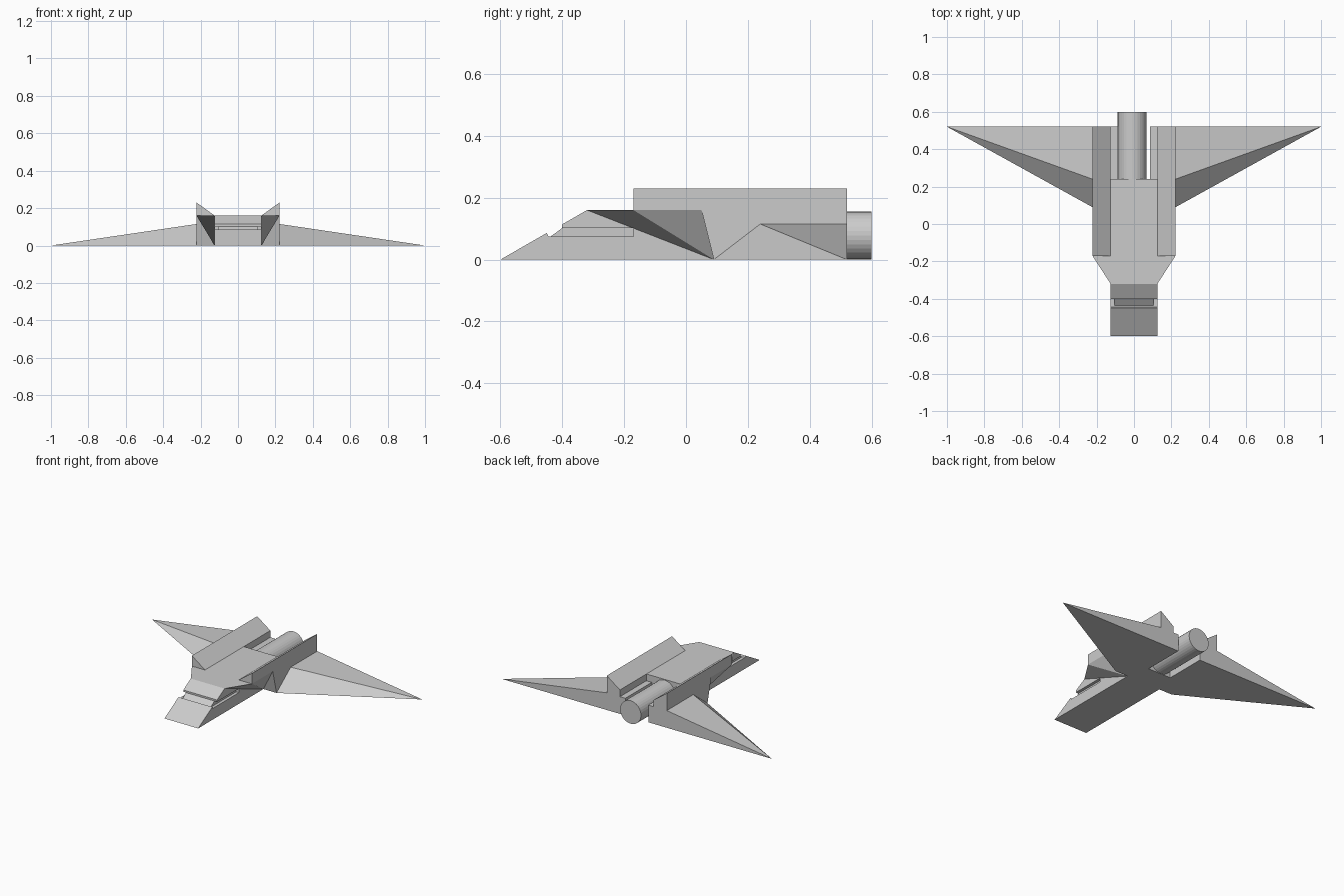
import bpy, bmesh, math
from mathutils import Matrix

if "Cube" in bpy.data.objects:
    bpy.data.objects.remove(bpy.data.objects["Cube"])


def finish(name, bm, mirror=False):
    bmesh.ops.recalc_face_normals(bm, faces=bm.faces)
    me = bpy.data.meshes.new(name)
    bm.to_mesh(me)
    bm.free()
    ob = bpy.data.objects.new(name, me)
    bpy.context.collection.objects.link(ob)
    if mirror:
        mod = ob.modifiers.new("mirror", 'MIRROR')
        mod.use_mirror_merge = False
    return ob


def hull(name, pts, mirror=True):
    """Flat-faced convex solid around a few points."""
    bm = bmesh.new()
    for p in pts:
        bm.verts.new(p)
    bmesh.ops.convex_hull(bm, input=bm.verts)
    bmesh.ops.dissolve_limit(bm, angle_limit=0.01, verts=bm.verts, edges=bm.edges)
    return finish(name, bm, mirror)


def side_profile(name, half, pts):
    """(y, z) outline extruded across x."""
    bm = bmesh.new()
    face = bm.faces.new([bm.verts.new((-half, y, z)) for y, z in pts])
    ext = bmesh.ops.extrude_face_region(bm, geom=[face])
    bmesh.ops.translate(bm, vec=(2 * half, 0, 0),
                        verts=[v for v in ext["geom"] if isinstance(v, bmesh.types.BMVert)])
    return finish(name, bm)


IN, OUT = 0.125, 0.222      # inner and outer half widths of the hull
TOP, BACK, BAY = 0.16, 0.52, 0.24

# central hull with a wedge nose and a side-to-side slot
side_profile("central_hull", IN, [
    (-0.6, 0), (-0.45, 0.086), (-0.445, 0.075), (-0.17, 0.075), (-0.17, 0.102),
    (-0.4, 0.102), (-0.4, 0.114), (-0.32, TOP), (BAY, TOP), (BAY, 0)])

# narrower block inside the slot
side_profile("slot_filler", 0.105, [
    (-0.437, 0.075), (-0.17, 0.075), (-0.17, 0.102), (-0.4, 0.102)])

# overhanging cheeks that widen the hull
hull("cheeks", [(IN, -0.32, TOP), (OUT, -0.17, TOP), (OUT, 0.05, TOP),
                (IN, 0.05, TOP), (IN, 0.09, 0)])

# side blocks at the rear
hull("rear_side_blocks", [(x, y, z) for x in (IN, OUT)
                          for y, z in ((0.05, TOP), (0.09, 0), (BACK, 0), (BACK, TOP))])

# wedge rails along the top
hull("top_rails", [(x, y, z) for y in (-0.17, BACK)
                   for x, z in ((IN, TOP), (OUT, TOP), (OUT, 0.23))])

# wings
hull("wings", [(OUT, 0.09, 0), (OUT, BAY, 0.115), (OUT, BACK, 0.115),
               (OUT, BACK, 0), (1, BACK, 0)])

# ledges beside the engine bay
hull("bay_ledges", [(x, y, z) for x in (0.085, IN) for y in (BAY, BACK) for z in (0, 0.115)])

# engine cylinder
bm = bmesh.new()
bmesh.ops.create_cone(bm, cap_ends=True, segments=32, radius1=0.077, radius2=0.077,
                      depth=0.6 - BAY,
                      matrix=Matrix.Translation((-0.01, (0.6 + BAY) / 2, 0.078))
                      @ Matrix.Rotation(math.pi / 2, 4, 'X'))
finish("engine", bm)
